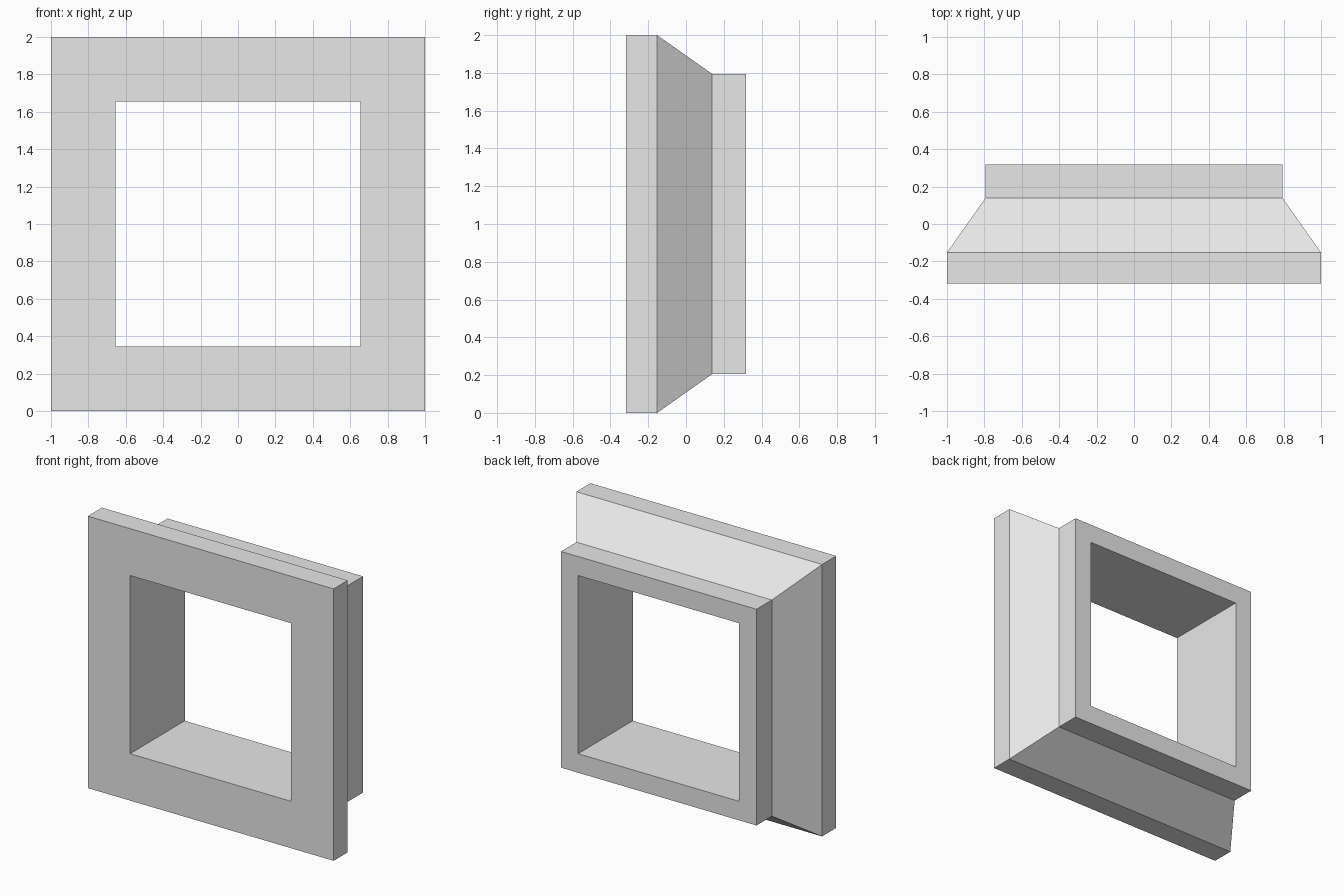
import bpy, bmesh

cube = bpy.data.objects.get("Cube")
if cube:
    bpy.data.objects.remove(cube, do_unlink=True)

# Plain light grey material
grey = bpy.data.materials.new("light_grey")
grey.use_nodes = True
grey.diffuse_color = (0.8, 0.8, 0.8, 1)
grey.node_tree.nodes["Principled BSDF"].inputs["Base Color"].default_value = grey.diffuse_color

# Moulding cross-section: (half width, depth), wide front lip to narrow back collar
profile = [(0.655, -0.317), (1.0, -0.317), (1.0, -0.153),
           (0.795, 0.138), (0.795, 0.317), (0.655, 0.317)]
corners = [(-1, -1), (1, -1), (1, 1), (-1, 1)]

# Sweep the section around the four mitred corners
bm = bmesh.new()
rings = [[bm.verts.new((sx * r, y, 1 + sz * r)) for r, y in profile] for sx, sz in corners]
n = len(profile)
for c in range(4):
    a, b = rings[c], rings[(c + 1) % 4]
    for i in range(n):
        j = (i + 1) % n
        bm.faces.new((a[i], b[i], b[j], a[j]))
bmesh.ops.recalc_face_normals(bm, faces=bm.faces)

mesh = bpy.data.meshes.new("square_frame")
bm.to_mesh(mesh)
bm.free()
mesh.materials.append(grey)
frame = bpy.data.objects.new("square_frame", mesh)
bpy.context.collection.objects.link(frame)
